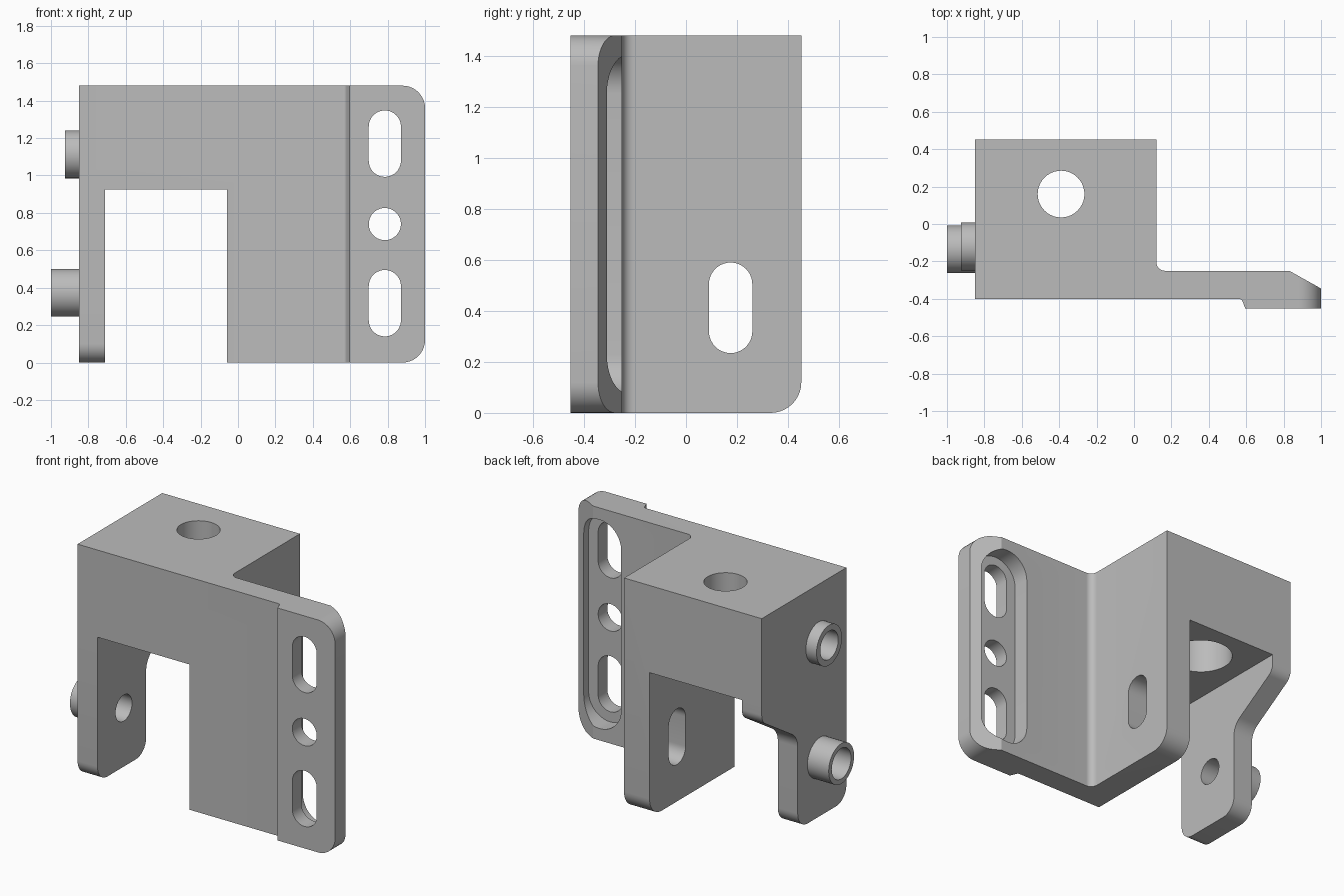
import bpy, bmesh, math
from mathutils import Vector

cube = bpy.data.objects.get("Cube")
if cube:
    bpy.data.objects.remove(cube, do_unlink=True)

steel = bpy.data.materials.new("grey metal")
steel.use_nodes = True
GREY = (0.5, 0.5, 0.5, 1)
steel.diffuse_color = GREY
steel.node_tree.nodes["Principled BSDF"].inputs["Base Color"].default_value = GREY


def fillet(corners, steps=10):
    """Outline from (u, v) or (u, v, radius) corners, rounding where asked."""
    out = []
    n = len(corners)
    for i, c in enumerate(corners):
        p = Vector(c[:2])
        if len(c) == 2:
            out.append(p)
            continue
        a = (Vector(corners[i - 1][:2]) - p).normalized()
        b = (Vector(corners[(i + 1) % n][:2]) - p).normalized()
        half = a.angle(b) / 2
        centre = p + (a + b).normalized() * c[2] / math.sin(half)
        start = p + a * c[2] / math.tan(half) - centre
        end = p + b * c[2] / math.tan(half) - centre
        sweep = math.atan2(start.cross(end), start.dot(end))
        for k in range(steps + 1):
            t = sweep * k / steps
            out.append(centre + Vector((start.x * math.cos(t) - start.y * math.sin(t),
                                        start.x * math.sin(t) + start.y * math.cos(t))))
    return [p for i, p in enumerate(out) if (p - out[i - 1]).length > 1e-5]


def prism(name, axis, corners, lo, hi):
    """Extrude an outline along an axis; outline uses the other two axes in order."""
    place = {"x": lambda p, d: (d, p.x, p.y),
             "y": lambda p, d: (p.x, d, p.y),
             "z": lambda p, d: (p.x, p.y, d)}[axis]
    bm = bmesh.new()
    pts = fillet(corners)
    face = bm.faces.new([bm.verts.new(place(p, lo)) for p in pts])
    new = bmesh.ops.extrude_face_region(bm, geom=[face])["geom"]
    shift = Vector(place(Vector((0, 0)), hi - lo))
    bmesh.ops.translate(bm, vec=shift, verts=[v for v in new if isinstance(v, bmesh.types.BMVert)])
    bmesh.ops.recalc_face_normals(bm, faces=bm.faces)
    mesh = bpy.data.meshes.new(name)
    bm.to_mesh(mesh)
    bm.free()
    mesh.materials.append(steel)
    obj = bpy.data.objects.new(name, mesh)
    bpy.context.collection.objects.link(obj)
    return obj


def slot(u, v, r, length=None):
    """Upright rounded slot, or a circle when no length is given."""
    h = (length or 2 * r) / 2
    return [(u - r, v - h, r), (u + r, v - h, r), (u + r, v + h, r), (u - r, v + h, r)]


def combine(target, tool, operation):
    mod = target.modifiers.new("combine", "BOOLEAN")
    mod.object, mod.operation, mod.solver = tool, operation, "EXACT"
    bpy.context.view_layer.objects.active = target
    bpy.ops.object.modifier_apply(modifier=mod.name)
    bpy.data.objects.remove(tool, do_unlink=True)


H, BACK = 1.48, 0.452

# Body and side flange from the plan outline
bracket = prism("bracket", "z", [
    (-0.85, -0.4), (0.575, -0.4, 0.02), (0.595, -BACK), (1.1, -BACK), (1.1, -0.401),
    (0.83, -0.25), (0.12, -0.25, 0.045), (0.12, 0.7), (-0.85, 0.7)], -0.2, 1.7)

# Trim to the side and front silhouettes
combine(bracket, prism("side_shape", "x", [
    (-0.7, 0), (BACK, 0, 0.12), (BACK, 1.6), (-0.7, 1.6)], -2, 2), "INTERSECT")
combine(bracket, prism("front_shape", "y", [
    (-1.2, 0), (1, 0, 0.12), (1, H, 0.12), (-1.2, H)], -2, 2), "INTERSECT")

# Open channel below the top block
combine(bracket, prism("channel", "y", [
    (-1.2, -0.3), (-0.06, -0.3), (-0.06, 0.925), (-1.2, 0.925)], -2, 2), "DIFFERENCE")

# Narrow leg on the outer side, swept out to meet the block
combine(bracket, prism("leg", "x", [
    (-0.4, 0, 0.1), (0.09, 0, 0.1), (0.09, 0.59, 0.12), (BACK, 0.82, 0.08),
    (BACK, 1.0), (-0.4, 1.0)], -0.85, -0.71), "UNION")

# Round bosses on the outer face: centre y, centre z, outer end, bore radius, bore end
for y, z, end, bore, stop in ((-0.135, 0.373, -1, 0.097, -0.83),
                              (-0.12, 1.113, -0.925, 0.09, -0.6)):
    combine(bracket, prism("boss", "x", slot(y, z, 0.128), end, -0.8), "UNION")
    combine(bracket, prism("bore", "x", slot(y, z, bore), -1.2, stop), "DIFFERENCE")

# Holes: leg, inner wall slot, top hole with wide recess underneath, flange pocket
holes = [
    ("x", slot(-0.135, 0.373, 0.083), -0.9, -0.6),
    ("x", slot(0.175, 0.412, 0.085, 0.355), -0.2, 0.3),
    ("z", slot(-0.39, 0.16, 0.125), 0.8, 1.7),
    ("z", slot(-0.39, 0.16, 0.19), 0.8, 1.32),
    ("y", slot(0.785, H / 2, 0.153, 1.33), -0.36, -0.1),
    ("y", slot(0.785, H / 2, 0.086), -0.6, -0.3),
    ("y", slot(0.785, 1.17, 0.086, 0.355), -0.6, -0.3),
    ("y", slot(0.785, 0.317, 0.086, 0.355), -0.6, -0.3),
]
for axis, outline, lo, hi in holes:
    combine(bracket, prism("hole", axis, outline, lo, hi), "DIFFERENCE")

bpy.ops.object.select_all(action="DESELECT")
bracket.select_set(True)
bpy.context.view_layer.objects.active = bracket
bpy.ops.object.shade_smooth_by_angle(angle=math.radians(25))
